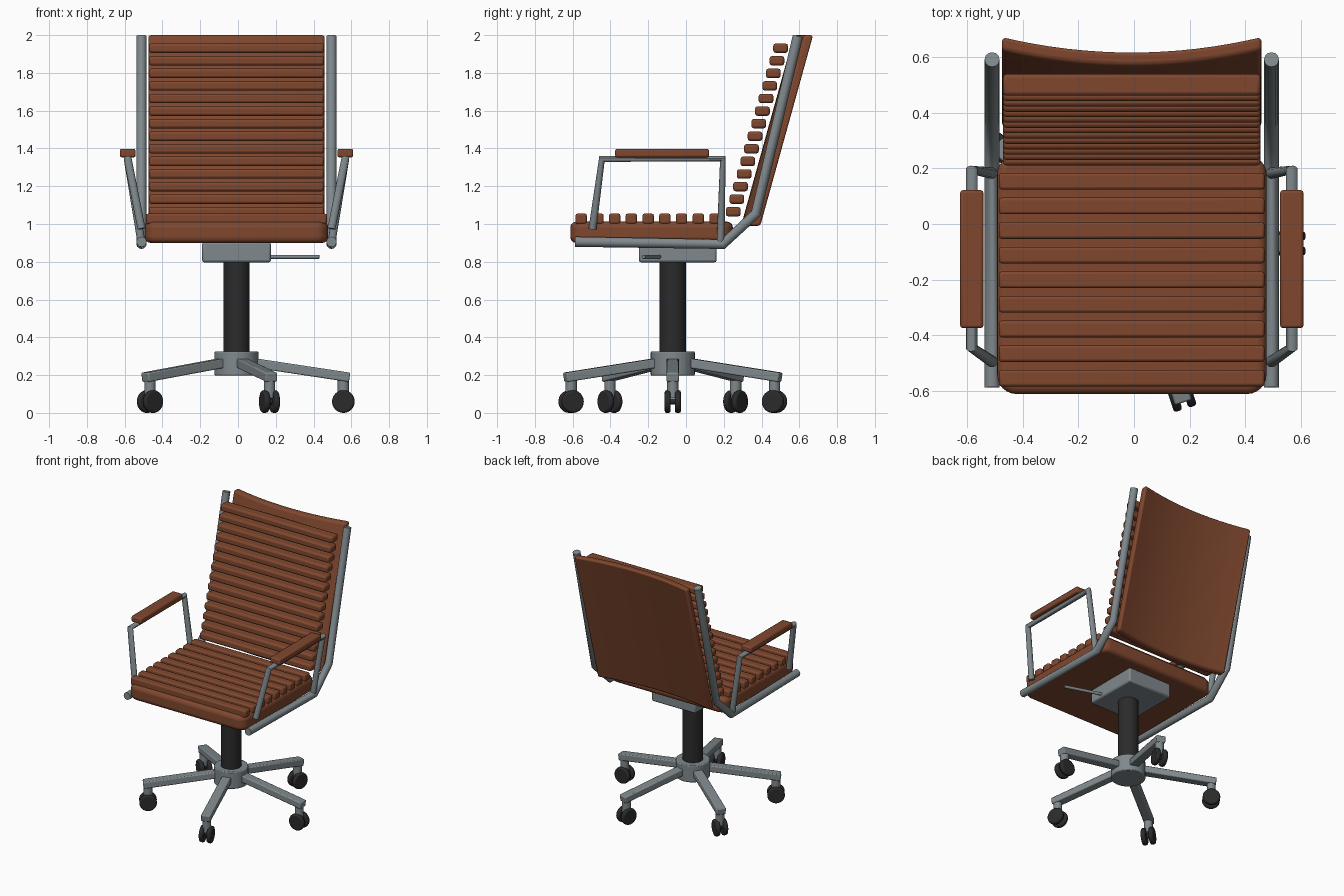
import bpy, bmesh, math
from mathutils import Vector, Matrix

if "Cube" in bpy.data.objects:
    bpy.data.objects.remove(bpy.data.objects["Cube"])

CX, CY = -0.008, -0.07          # symmetry plane and column position


def material(name, rgb):
    m = bpy.data.materials.new(name)
    m.diffuse_color = (*rgb, 1)
    m.use_nodes = True
    m.node_tree.nodes["Principled BSDF"].inputs["Base Color"].default_value = m.diffuse_color
    return m


LEATHER = material("brown leather", (0.215, 0.064, 0.028))
METAL = material("grey metal", (0.215, 0.25, 0.265))
BLACK = material("black plastic", (0.024, 0.024, 0.025))


def finish(ob, mat, bevel=0, segs=2):
    ob.data.materials.clear()
    ob.data.materials.append(mat)
    bpy.ops.object.select_all(action='DESELECT')
    ob.select_set(True)
    bpy.context.view_layer.objects.active = ob
    bpy.ops.object.shade_smooth_by_angle(angle=math.radians(35))
    if bevel:
        b = ob.modifiers.new("bevel", 'BEVEL')
        b.width, b.segments, b.limit_method = bevel, segs, 'ANGLE'
    return ob


def from_bmesh(name, bm, mat, bevel=0, segs=2):
    bmesh.ops.recalc_face_normals(bm, faces=bm.faces)
    me = bpy.data.meshes.new(name)
    bm.to_mesh(me)
    bm.free()
    ob = bpy.data.objects.new(name, me)
    bpy.context.collection.objects.link(ob)
    return finish(ob, mat, bevel, segs)


def box(name, lo, hi, mat, bevel=0.008, segs=2, matrix=Matrix()):
    lo, hi = Vector(lo), Vector(hi)
    bm = bmesh.new()
    bmesh.ops.create_cube(bm, size=1)
    for v in bm.verts:
        v.co = matrix @ ((lo + hi) / 2 + v.co * (hi - lo))
    return from_bmesh(name, bm, mat, bevel, segs)


def cylinder(name, a, b, r, mat, bevel=0, sides=32):
    a, b = Vector(a), Vector(b)
    m = Matrix.Translation((a + b) / 2) @ (b - a).to_track_quat('Z', 'Y').to_matrix().to_4x4()
    bm = bmesh.new()
    bmesh.ops.create_cone(bm, cap_ends=True, segments=sides, radius1=r, radius2=r,
                          depth=(b - a).length, matrix=m)
    return from_bmesh(name, bm, mat, bevel)


def tube(name, pts, r, mat):
    cu = bpy.data.curves.new(name, 'CURVE')
    cu.dimensions = '3D'
    cu.bevel_depth, cu.bevel_resolution, cu.use_fill_caps = r, 4, True
    sp = cu.splines.new('POLY')
    sp.points.add(len(pts) - 1)
    for p, co in zip(sp.points, pts):
        p.co = (*co, 1)
    ob = bpy.data.objects.new(name, cu)
    bpy.context.collection.objects.link(ob)
    bpy.ops.object.select_all(action='DESELECT')
    ob.select_set(True)
    bpy.context.view_layer.objects.active = ob
    bpy.ops.object.convert(target='MESH')
    return finish(bpy.context.object, mat)


# seat cushion: rounded outline, then softened edges
bm = bmesh.new()
x0, x1, y0, y1, rc = CX - 0.485, CX + 0.485, -0.612, 0.248, 0.07
outline = []
for cx, cy, start in ((x1 - rc, y1 - rc, 0), (x0 + rc, y1 - rc, 90),
                      (x0 + rc, y0 + rc, 180), (x1 - rc, y0 + rc, 270)):
    for i in range(7):
        t = math.radians(start + 15 * i)
        outline.append(bm.verts.new((cx + rc * math.cos(t), cy + rc * math.sin(t), 0.9)))
face = bm.faces.new(outline)
top = bmesh.ops.extrude_face_region(bm, geom=[face])
bmesh.ops.translate(bm, vec=(0, 0, 0.112),
                    verts=[g for g in top["geom"] if isinstance(g, bmesh.types.BMVert)])
from_bmesh("seat", bm, LEATHER, 0.03, 4)

# padded slats on seat and back
for i in range(9):
    y = -0.555 + 0.0886 * i
    box(f"seat_slat_{i + 1}", (CX - 0.478, y - 0.03, 1.0), (CX + 0.478, y + 0.03, 1.055), LEATHER, 0.01)
for i in range(14):
    y, z = 0.25 + 0.0193 * i, 1.065 + 0.0666 * i
    box(f"back_slat_{i + 1}", (CX - 0.464, y - 0.039, z - 0.025),
        (CX + 0.464, y + 0.039, z + 0.025), LEATHER, 0.013)

# curved, leaning back panel
bm = bmesh.new()
bmesh.ops.create_cube(bm, size=1)
long_edges = [e for e in bm.edges if abs(e.verts[0].co.x - e.verts[1].co.x) > 0.5]
bmesh.ops.subdivide_edges(bm, edges=long_edges, cuts=15, use_grid_fill=True)
for v in bm.verts:
    u, side, h = v.co.x * 2, v.co.y - 0.5, v.co.z + 0.5
    z = 0.99 + 1.01 * h
    v.co = (CX + 0.467 * u, 0.621 + 0.055 * u * u + 0.05 * side - 0.277 * (2 - z), z)
from_bmesh("back_panel", bm, LEATHER, 0.014, 3)

# side frames, armrests
for s, side in ((-1, "left"), (1, "right")):
    xf, xa = CX + s * 0.503, CX + s * 0.576
    tube(f"{side}_frame", [(xf, -0.588, 0.906), (xf, 0.195, 0.893), (xf, 0.37, 1.055),
                           (xf, 0.592, 1.995)], 0.027, METAL)
    tube(f"{side}_arm_tube", [(xf, -0.495, 0.975), (xa, -0.445, 1.345),
                              (xa, 0.195, 1.345), (xf, 0.183, 0.9)], 0.021, METAL)
    box(f"{side}_arm_pad", (xa - 0.042, -0.375, 1.353), (xa + 0.042, 0.122, 1.398), LEATHER, 0.01)

# tilt mechanism and lever
box("tilt_mechanism", (CX - 0.182, -0.25, 0.797), (CX + 0.182, 0.162, 0.905), METAL, 0.012)
cylinder("tilt_lever", (0.15, -0.135, 0.826), (0.43, -0.225, 0.826), 0.011, METAL, 0.003, 16)

# column and hub
cylinder("gas_column", (CX, CY, 0.3), (CX, CY, 0.8), 0.07, BLACK)
cylinder("base_hub", (CX, CY, 0.198), (CX, CY, 0.325), 0.117, METAL, 0.006)

# five legs with twin-wheel casters
for i in range(5):
    spin = Matrix.Translation((CX, CY, 0)) @ Matrix.Rotation(math.radians(72 * i), 4, 'Z')
    tilt = spin @ Matrix.Translation((0.07, 0, 0.268)) @ Matrix.Rotation(math.atan(0.151), 4, 'Y')
    box(f"base_leg_{i + 1}", (0, -0.033, -0.025), (0.535, 0.033, 0.025), METAL, 0.007, 2, tilt)
    cylinder(f"caster_stem_{i + 1}", spin @ Vector((0.566, 0, 0.08)),
             spin @ Vector((0.566, 0, 0.19)), 0.03, METAL, 0, 20)
    cylinder(f"caster_axle_{i + 1}", spin @ Vector((0.566, -0.03, 0.06)),
             spin @ Vector((0.566, 0.03, 0.06)), 0.015, BLACK, 0, 12)
    for s in (-1, 1):
        cylinder(f"caster_wheel_{i + 1}_{'a' if s < 0 else 'b'}",
                 spin @ Vector((0.566, s * 0.011, 0.06)),
                 spin @ Vector((0.566, s * 0.043, 0.06)), 0.06, BLACK, 0.01)
